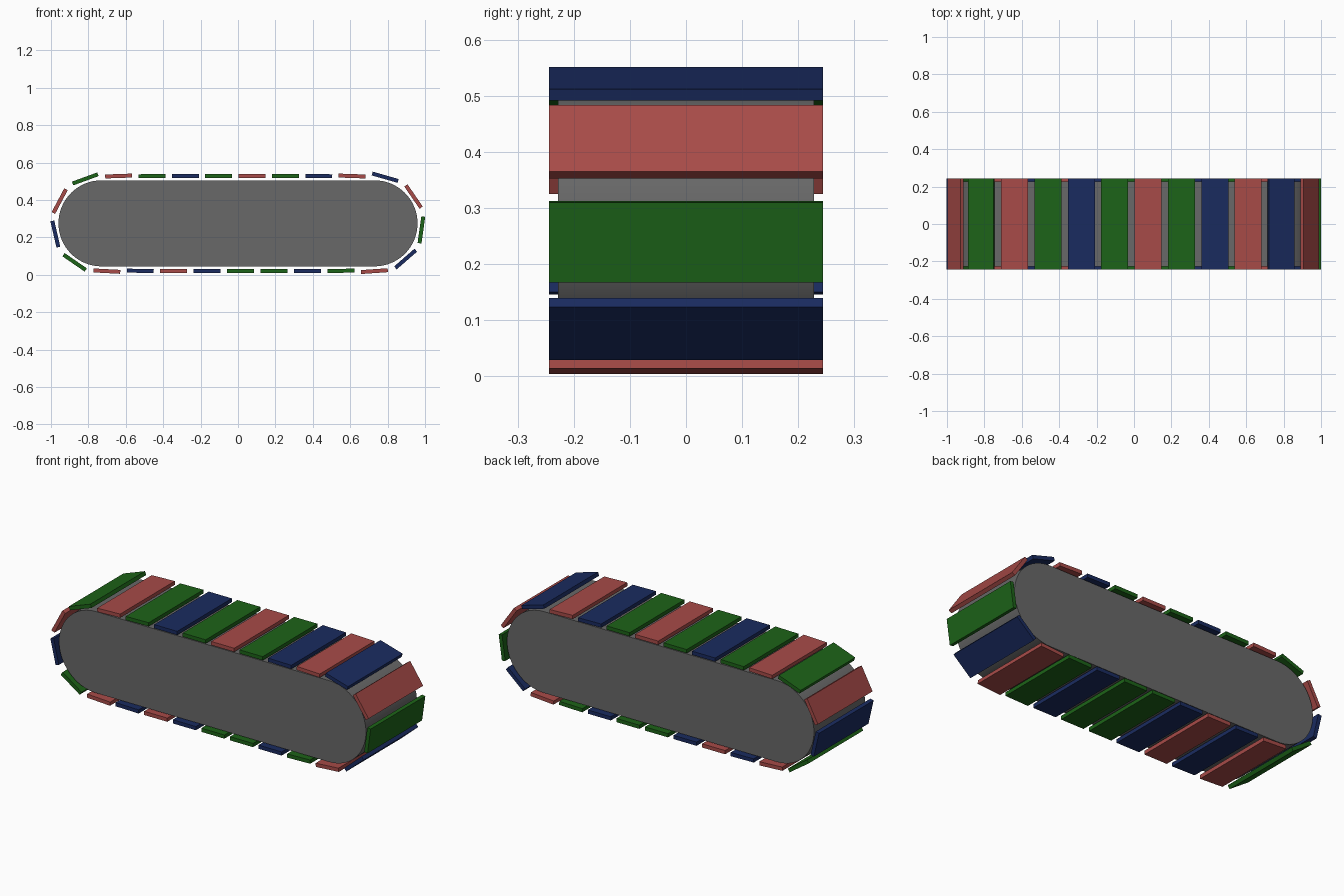
import bpy, bmesh
from math import sin, cos, pi, radians
from mathutils import Matrix

if "Cube" in bpy.data.objects:
    bpy.data.objects.remove(bpy.data.objects["Cube"])

CX, CZ = 0.73, 0.275      # end-roller axis offset and height
R_BODY, R_TREAD = 0.23, 0.253


def material(name, rgb):
    m = bpy.data.materials.new(name)
    m.diffuse_color = (*rgb, 1)
    m.use_nodes = True
    m.node_tree.nodes["Principled BSDF"].inputs["Base Color"].default_value = m.diffuse_color
    return m


MATS = {"R": material("red", (0.39, 0.07, 0.065)),
        "G": material("green", (0.012, 0.125, 0.009)),
        "B": material("blue", (0.01, 0.024, 0.115)),
        "K": material("grey", (0.14, 0.14, 0.14))}


def finish(bm, name, mat):
    bmesh.ops.recalc_face_normals(bm, faces=bm.faces[:])
    me = bpy.data.meshes.new(name)
    bm.to_mesh(me)
    bm.free()
    me.materials.append(MATS[mat])
    ob = bpy.data.objects.new(name, me)
    bpy.context.collection.objects.link(ob)
    return ob


# Stadium-shaped core
bm = bmesh.new()
N = 32
ring = []
for side, start in ((1, -pi / 2), (-1, pi / 2)):
    for i in range(N + 1):
        a = start + pi * i / N
        ring.append(bm.verts.new((side * CX + R_BODY * cos(a), -0.228,
                                  CZ + R_BODY * sin(a))))
face = bm.faces.new(ring)
ext = bmesh.ops.extrude_face_region(bm, geom=[face])
bmesh.ops.translate(bm, vec=(0, 0.456, 0),
                    verts=[g for g in ext["geom"] if isinstance(g, bmesh.types.BMVert)])
core = finish(bm, "track_core", "K")
bpy.context.view_layer.objects.active = core
core.select_set(True)
bpy.ops.object.shade_smooth_by_angle()


def slat(index, x, z, normal_deg, mat):
    bm = bmesh.new()
    m = (Matrix.Translation((x, 0, z))
         @ Matrix.Rotation(radians(90 - normal_deg), 4, 'Y')
         @ Matrix.Diagonal((0.144, 0.488, 0.021, 1)))
    bmesh.ops.create_cube(bm, size=1, matrix=m)
    finish(bm, f"tread_slat_{index:02d}", mat)


n = 0
# Slats along the top run, left to right
for i, c in enumerate("RGBGRGBR"):
    tilt = {0: 2, 1: 1, 6: -1, 7: -2}.get(i, 0)
    slat(n, -0.638 + 0.1783 * i, 0.528, 90 + tilt, c)
    n += 1
# Slats around both rounded ends
for side, arc in ((1, ((77, "B"), (34.5, "R"), (-8, "G"), (-49, "B"))),
                  (-1, ((110, "G"), (152, "R"), (193, "B"), (235.5, "G")))):
    for deg, c in arc:
        a = radians(deg)
        slat(n, side * CX + R_TREAD * cos(a), CZ + R_TREAD * sin(a),
             74 if deg == 77 else deg, c)
        n += 1
# Slats along the bottom run, right to left
for i, c in enumerate("RGBGGBRBR"):
    tilt = {0: 4, 1: 1.5, 7: -1, 8: -3}.get(i, 0)
    slat(n, 0.729 - 0.1788 * i, 0.0195 if i in (0, 8) else 0.021, -90 + tilt, c)
    n += 1
